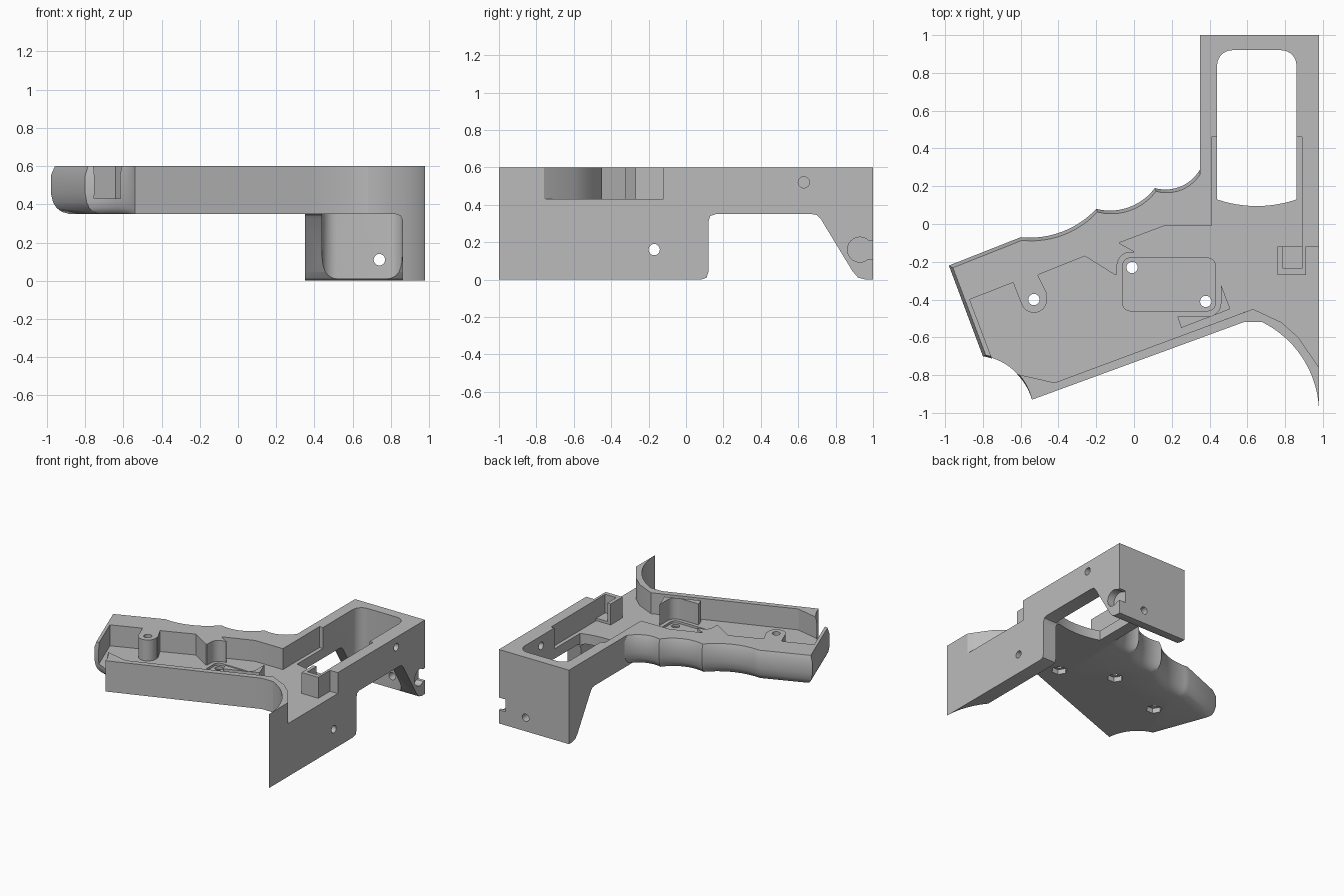
import bpy, bmesh, math
from mathutils import Vector

cube = bpy.data.objects.get("Cube")
if cube:
    bpy.data.objects.remove(cube)

grey = bpy.data.materials.new("plain grey")
grey.use_nodes = True
grey.diffuse_color = (0.5, 0.5, 0.5, 1)
grey.node_tree.nodes["Principled BSDF"].inputs["Base Color"].default_value = (0.5, 0.5, 0.5, 1)


def loft(name, rings):
    """Closed solid through rings of equal point count."""
    bm = bmesh.new()
    loops = [[bm.verts.new(p) for p in ring] for ring in rings]
    for a, b in zip(loops, loops[1:]):
        for i in range(len(a)):
            j = (i + 1) % len(a)
            bm.faces.new((a[i], a[j], b[j], b[i]))
    bm.faces.new(loops[0][::-1])
    bm.faces.new(loops[-1])
    bmesh.ops.recalc_face_normals(bm, faces=bm.faces)
    mesh = bpy.data.meshes.new(name)
    bm.to_mesh(mesh)
    bm.free()
    mesh.materials.append(grey)
    ob = bpy.data.objects.new(name, mesh)
    bpy.context.collection.objects.link(ob)
    return ob


def prism(name, pts, lo, hi, axis="z"):
    """Extrude a flat outline along an axis."""
    place = {"x": lambda a, b, h: (h, a, b),
             "y": lambda a, b, h: (a, h, b),
             "z": lambda a, b, h: (a, b, h)}[axis]
    return loft(name, [[place(a, b, h) for a, b in pts] for h in (lo, hi)])


def arc(p, q, sag, n=12):
    """Points from p to q, bulging left of the chord by sag."""
    p, q = Vector(p), Vector(q)
    chord = q - p
    half = chord.length / 2
    left = Vector((-chord.y, chord.x)).normalized()
    radius = (half * half + sag * sag) / (2 * abs(sag))
    sign = math.copysign(1, sag)
    centre = (p + q) / 2 + left * (sag - sign * radius)
    start = p - centre
    sweep = -sign * 2 * math.asin(half / radius)
    out = []
    for i in range(n + 1):
        t = sweep * i / n
        c, s = math.cos(t), math.sin(t)
        out.append((centre.x + start.x * c - start.y * s,
                    centre.y + start.x * s + start.y * c))
    return out


def ring(x, y, r, n=24, start=0.0, sweep=math.tau):
    return [(x + r * math.cos(start + sweep * i / n),
             y + r * math.sin(start + sweep * i / n)) for i in range(n)]


def rect(x0, y0, x1, y1):
    return [(x0, y0), (x1, y0), (x1, y1), (x0, y1)]


def round_rect(x0, y0, x1, y1, r):
    pts = []
    corners = [(x1 - r, y1 - r), (x0 + r, y1 - r), (x0 + r, y0 + r), (x1 - r, y0 + r)]
    for k, (x, y) in enumerate(corners):
        pts += ring(x, y, r, 6, k * math.pi / 2, math.pi / 2 * 1.2)
    return pts


def combine(ob, other, operation):
    mod = ob.modifiers.new(operation.lower(), "BOOLEAN")
    mod.operation, mod.solver, mod.object = operation, "EXACT", other
    bpy.context.view_layer.objects.active = ob
    bpy.ops.object.modifier_apply(modifier=mod.name)
    bpy.data.objects.remove(other)


def cut(*args):
    combine(body, prism("cutter", *args), "DIFFERENCE")


def add(*args):
    combine(body, prism("addition", *args), "UNION")


# Frame block with the curved web at its front
web = arc((0.98, -1.0), (0.68, -0.52), -0.08)
body = prism("grip_frame", [(0.35, 1), (0.98, 1)] + web +
             [(0.58, -0.52), (0.35, -0.604)], 0, 0.6)

# Side gap under the frame, leaving a back leg with a sloping edge
cut([(0.07, -0.05), (0.08, 0), (0.11, 0.01), (0.12, 0.04), (0.12, 0.31), (0.13, 0.34),
     (0.16, 0.35), (0.67, 0.35), (0.7, 0.345), (0.72, 0.325), (0.89, 0.045),
     (0.92, 0.01), (0.96, 0), (0.96, -0.05)], 0.2, 1.1, "x")
# Space beside the hanging side plate, with a filleted top
cut([(0.2, -0.1), (0.86, -0.1), (0.86, 0.32), (0.85, 0.34), (0.82, 0.35), (0.2, 0.35)],
    -1.2, 0.2, "y")

# Grip with finger grooves; weights say how far each point tucks in
fingers = [(-0.98, -0.22), (-0.6, -0.07)] + arc((-0.6, -0.07), (-0.2, 0.08), -0.05)[1:]
fingers += arc((-0.2, 0.08), (0.11, 0.19), -0.05)[1:]
fingers += arc((0.11, 0.19), (0.35, 0.29), -0.045)[1:] + [(0.37, 0.29)]
heel = arc((-0.54, -0.93), (-0.8, -0.7), -0.05)
front = [(0.37, -0.597)]
axis, inward = Vector((0.936, 0.351)), Vector((0.351, -0.936))
outline = [(p, 1, 1 if i == 0 else 0) for i, p in enumerate(fingers)]
outline += [(p, 0, 0) for p in front]
outline += [(p, 0, i / (len(heel) - 1)) for i, p in enumerate(heel)]
layers = []
for z, tuck in ((0.35, 0.08), (0.36, 0.05), (0.38, 0.026), (0.41, 0.01),
                (0.46, 0), (0.55, 0), (0.6, 0.018)):
    layer = []
    for p, f, e in outline:
        v = Vector(p) + inward * tuck * f + axis * tuck * 0.9 * e
        layer.append((v.x, v.y, z))
    layers.append(layer)
combine(body, loft("grip", layers), "UNION")

# Cavity, winding around the screw bosses and out through the side plate
boss = ring(-0.53, -0.40, 0.07, 14, math.radians(205), math.radians(190))
cut([(-0.87, -0.40), (-0.64, -0.31)] + boss +
    [(-0.46, -0.37), (-0.51, -0.27), (-0.26, -0.17), (-0.1, -0.27), (-0.02, -0.25),
     (0.0, -0.145), (-0.08, -0.10), (0.16, -0.01), (0.41, -0.01), (0.41, 0.46),
     (0.89, 0.46), (0.89, -0.12), (1.1, -0.12), (1.1, -0.92), (0.98, -0.76),
     (0.87, -0.6), (0.78, -0.52), (0.63, -0.45), (-0.42, -0.84), (-0.73, -0.77)],
    0.43, 0.7)

# Corner rest, then the stepped pocket that bites into it
add([(0.46, -0.32), (0.51, -0.45), (0.25, -0.55), (0.23, -0.49), (0.2, -0.4)], 0.42, 0.6)
cut(round_rect(-0.09, -0.49, 0.46, -0.15, 0.07), 0.43, 0.7)
cut(round_rect(-0.06, -0.46, 0.43, -0.18, 0.04), 0.412, 0.7)

# Small hollow post
add(rect(0.76, -0.27, 0.91, -0.12), 0.42, 0.6)
cut(rect(0.79, -0.235, 0.89, -0.1), 0.45, 0.7)

# Tall opening through the frame
r = 0.08
cut(arc((0.44, 0.13), (0.86, 0.13), -0.035) +
    ring(0.86 - r, 0.92 - r, r, 8, 0, math.pi / 2 * 8 / 7) +
    ring(0.44 + r, 0.92 - r, r, 8, math.pi / 2, math.pi / 2 * 8 / 7), -0.1, 0.7)

# Screw holes with hexagonal nut recesses underneath
for x, y in ((-0.53, -0.40), (-0.01, -0.23), (0.38, -0.41)):
    cut(ring(x, y, 0.03), 0.2, 0.7)
    cut(ring(x, y, 0.06, 6), 0.2, 0.39)

# Holes in the side plate, side rail and back wall
cut(ring(-0.17, 0.16, 0.03), 0.8, 1.1, "x")
cut(ring(0.63, 0.52, 0.03), 0.8, 1.1, "x")
cut(ring(0.74, 0.11, 0.03), 0.9, 1.1, "y")

# Keyhole recess at the back corner
cut(ring(0.93, 0.16, 0.067), 0.92, 1.1, "x")
cut(rect(0.94, 0.11, 1.1, 0.21), 0.92, 1.1, "x")

bpy.ops.object.select_all(action="DESELECT")
body.select_set(True)
bpy.context.view_layer.objects.active = body
bpy.ops.object.shade_smooth_by_angle(angle=math.radians(28))
